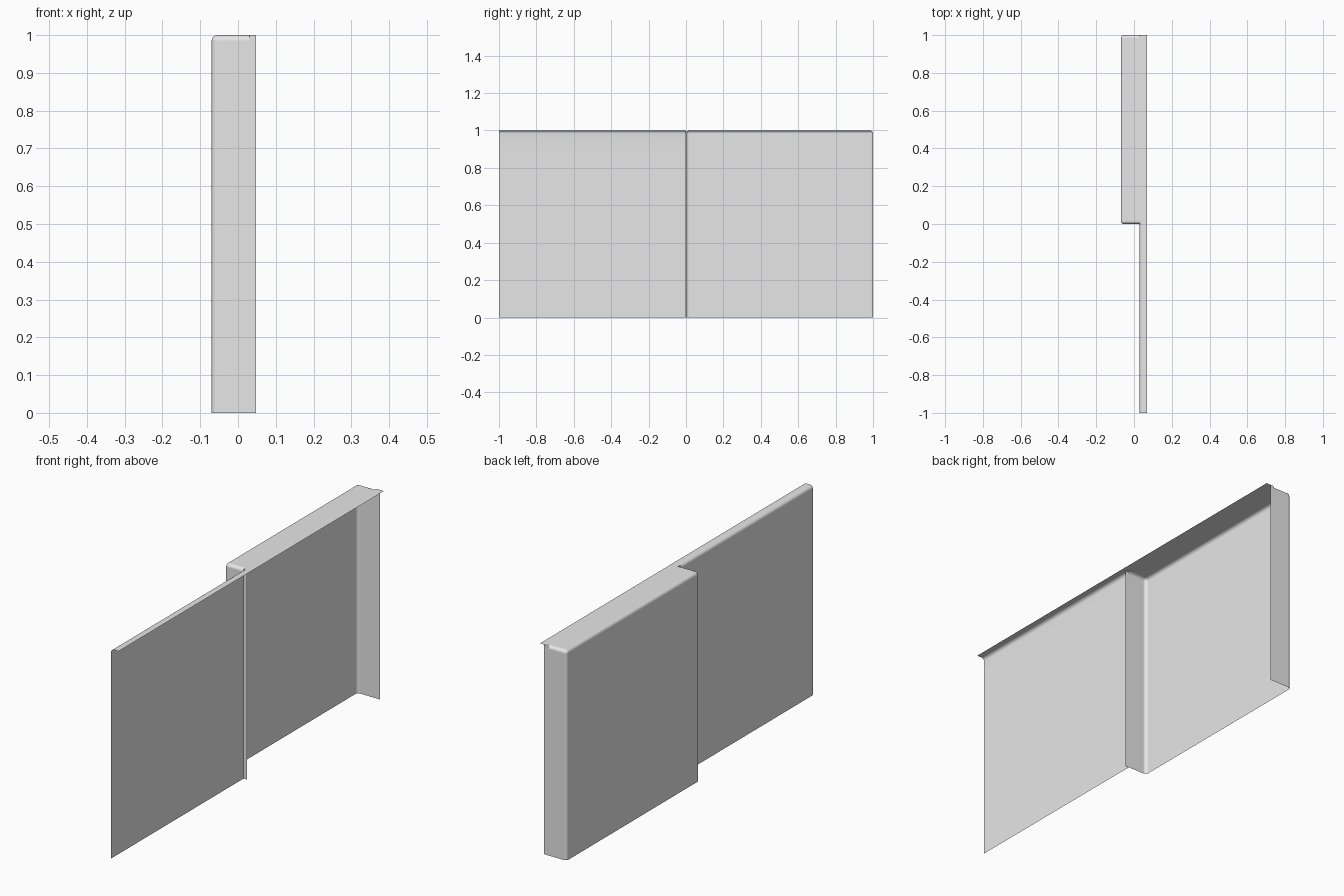
import bpy, math

if "Cube" in bpy.data.objects:
    bpy.data.objects.remove(bpy.data.objects["Cube"])

grey = bpy.data.materials.new("light_grey")
grey.diffuse_color = (0.8, 0.8, 0.8, 1)
grey.use_nodes = True
grey.node_tree.nodes["Principled BSDF"].inputs["Base Color"].default_value = grey.diffuse_color

R = 0.016                 # fold radius
BACK, STEP, FLANGE, LIP = -0.07, 0.03, 0.048, 0.07


def make(name, verts, faces, smooth=False):
    me = bpy.data.meshes.new(name)
    me.from_pydata(verts, [], faces)
    me.materials.append(grey)
    for p in me.polygons:
        p.use_smooth = smooth
    ob = bpy.data.objects.new(name, me)
    bpy.context.collection.objects.link(ob)
    return ob


# Raised panel: open box with folded back, top and two sides
v = [(x, y, z) for x in (BACK, STEP) for y in (0, 1) for z in (0, 1)]
box = make("raised_panel", v,
           [(0, 1, 3, 2),     # back face
            (1, 5, 7, 3),     # top
            (0, 4, 5, 1),     # side at the step
            (2, 3, 7, 6)],    # outer side
           True)
bev = box.modifiers.new("rounded_folds", 'BEVEL')
bev.width = R
bev.segments = 5
bev.limit_method = 'ANGLE'
bev.angle_limit = math.radians(40)
bev.harden_normals = True

# Side flanges reaching past the step line
for name, y in (("step_flange", 0), ("end_flange", 1)):
    f = (0, 1, 2, 3) if y == 0 else (3, 2, 1, 0)
    make(name, [(STEP, y, 0), (FLANGE, y, 0), (FLANGE, y, 1), (STEP, y, 1)], [f])

# Top lip over the raised panel
make("top_lip", [(STEP, 0, 1), (LIP, 0, 1), (LIP, 1, 1), (STEP, 1, 1)], [(0, 1, 2, 3)])

# Flush panel: upright sheet with its top folded over into the lip
prof = [(STEP, 0), (STEP, 0.9)]
for i in range(7):
    a = math.pi / 2 * i / 6
    prof.append((STEP + R * (1 - math.cos(a)), 1 - R + R * math.sin(a)))
prof.append((LIP, 1))
n = len(prof)
v = [(x, y, z) for y in (-1, 0) for x, z in prof]
make("flush_panel", v, [(i, i + 1, n + i + 1, n + i) for i in range(n - 1)], True)
